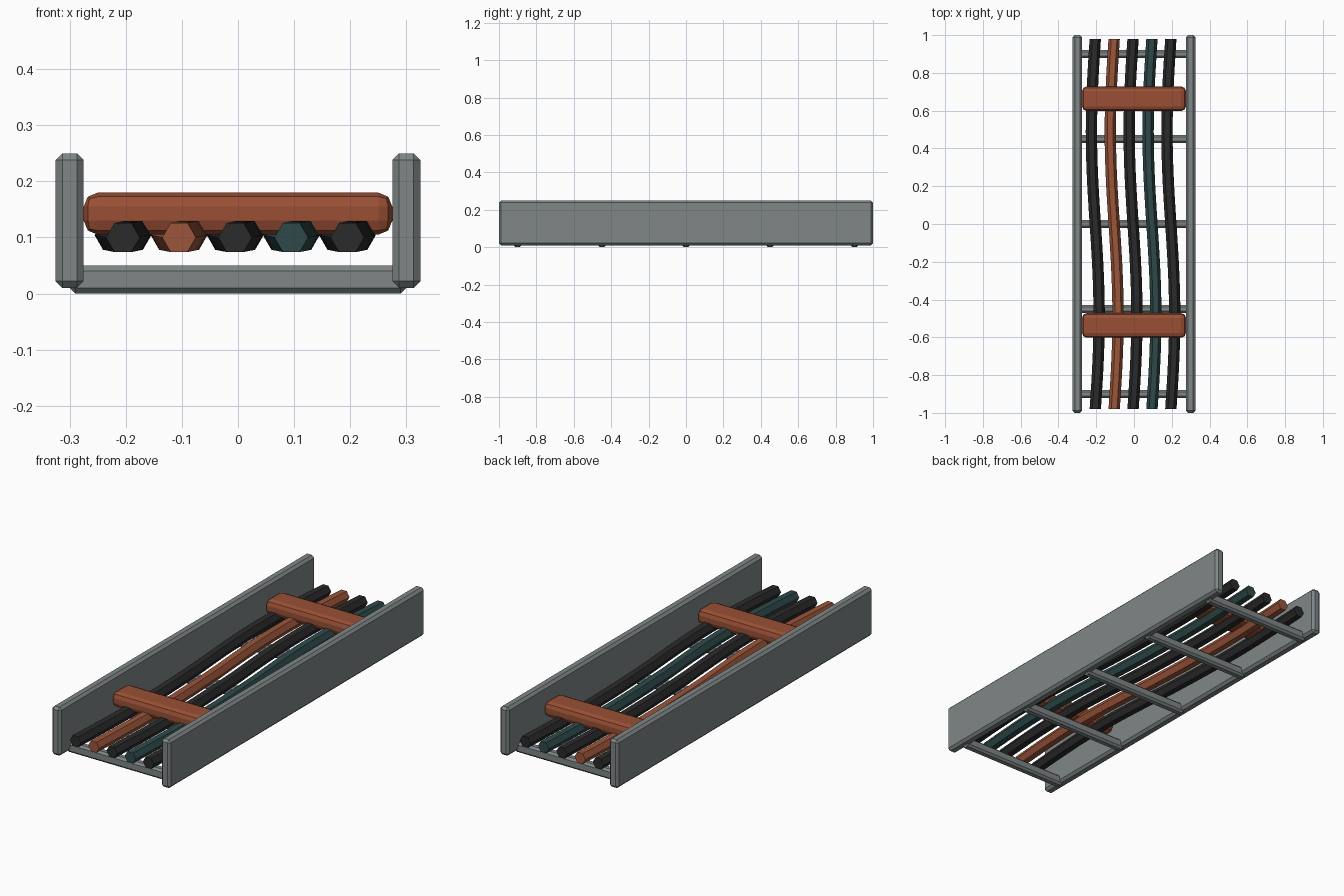
import bpy, bmesh, math

if "Cube" in bpy.data.objects:
    bpy.data.objects.remove(bpy.data.objects["Cube"])


def material(name, rgb):
    m = bpy.data.materials.new(name)
    m.diffuse_color = (*rgb, 1)
    m.use_nodes = True
    m.node_tree.nodes["Principled BSDF"].inputs["Base Color"].default_value = m.diffuse_color
    return m


STEEL = material("grey_steel", (0.215, 0.24, 0.245))
RUST = material("rust_strap", (0.32, 0.08, 0.035))
COPPER = material("copper_cable", (0.33, 0.092, 0.043))
BLACK = material("black_cable", (0.024, 0.024, 0.025))
TEAL = material("teal_cable", (0.028, 0.068, 0.068))


def finish(name, bm, mat):
    bmesh.ops.recalc_face_normals(bm, faces=bm.faces)
    mesh = bpy.data.meshes.new(name)
    bm.to_mesh(mesh)
    bm.free()
    mesh.materials.append(mat)
    ob = bpy.data.objects.new(name, mesh)
    bpy.context.collection.objects.link(ob)
    return ob


def box(name, centre, size, mat, bevel, segments=1):
    bm = bmesh.new()
    bmesh.ops.create_cube(bm, size=1)
    bmesh.ops.scale(bm, vec=size, verts=bm.verts)
    ob = finish(name, bm, mat)
    ob.location = centre
    mod = ob.modifiers.new("bevel", 'BEVEL')
    mod.width = bevel
    mod.segments = segments
    return ob


def cable(name, x0, mat, radius=0.03, sides=6, steps=28, half=0.98):
    """Six-sided tube swept along a gently waving path."""
    bm = bmesh.new()
    rings = []
    for i in range(steps + 1):
        y = -half + 2 * half * i / steps
        wave = math.sin(math.pi * y / half)
        x = x0 - 0.005 - 0.0205 * wave
        z = 0.1 + 0.004 * abs(wave)
        rings.append([bm.verts.new((x + radius * math.cos(math.tau * k / sides), y,
                                    z + radius * math.sin(math.tau * k / sides)))
                      for k in range(sides)])
    for a, b in zip(rings, rings[1:]):
        for k in range(sides):
            n = (k + 1) % sides
            bm.faces.new((a[k], a[n], b[n], b[k]))
    bm.faces.new(rings[0])
    bm.faces.new(rings[-1])
    return finish(name, bm, mat)


# side rails
for side, sx in (("left", -1), ("right", 1)):
    box(f"{side}_rail", (sx * 0.3, 0, 0.13), (0.05, 2, 0.24), STEEL, 0.012)

# cross rungs
for i in range(5):
    box(f"rung_{i + 1}", (0, -0.9 + 0.45 * i, 0.025), (0.6, 0.042, 0.05), STEEL, 0.01)

# cables
for i, mat in enumerate((BLACK, COPPER, BLACK, TEAL, BLACK)):
    cable(f"cable_{i + 1}", -0.2 + 0.1 * i, mat)

# hold-down straps
for name, y in (("front_strap", -0.537), ("back_strap", 0.663)):
    box(name, (0, y, 0.1425), (0.55, 0.13, 0.075), RUST, 0.025, 2)
